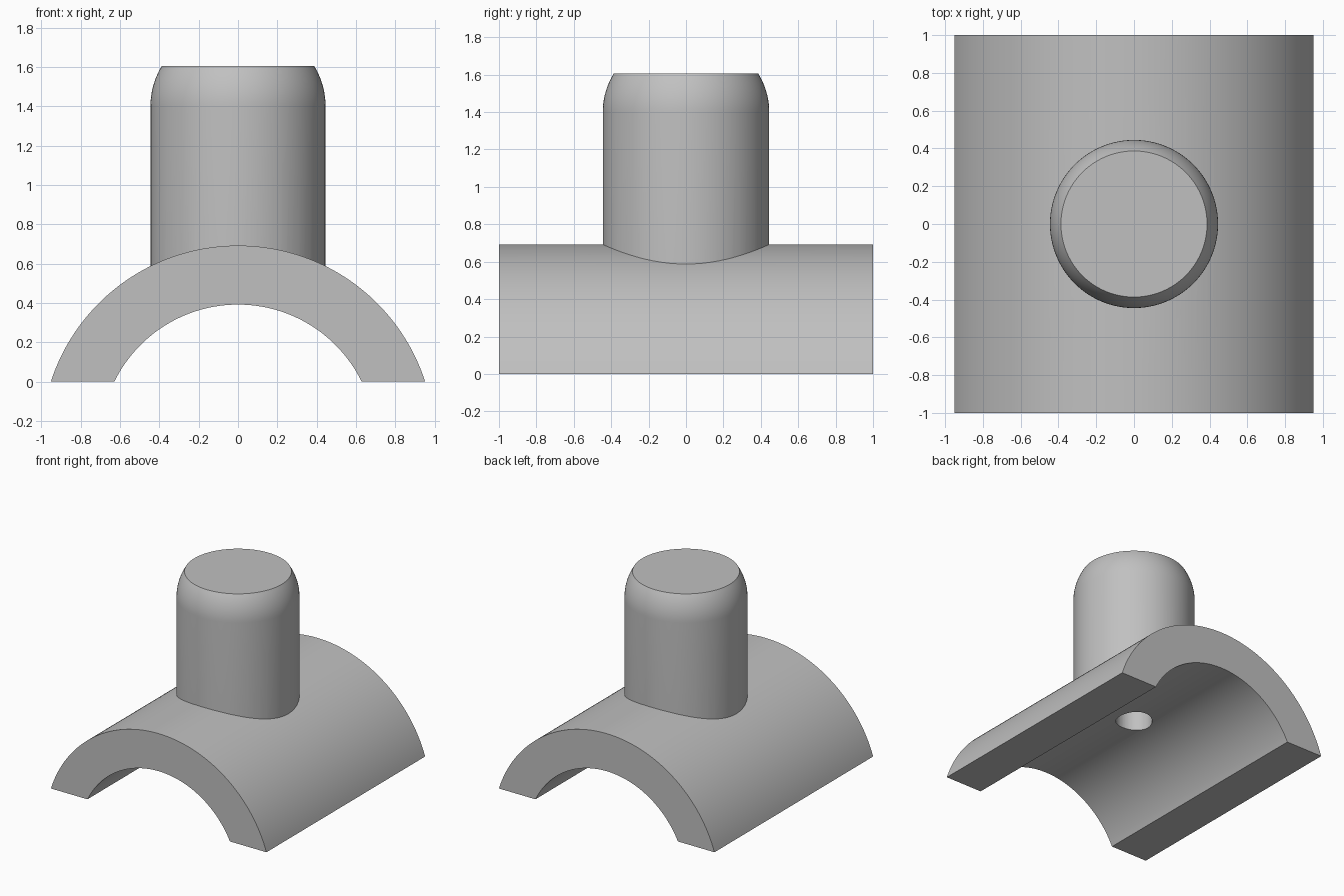
import bpy, bmesh, math

if "Cube" in bpy.data.objects:
    bpy.data.objects.remove(bpy.data.objects["Cube"])

R_OUT, R_IN, AXIS_Z = 1.0, 0.70, -0.308   # saddle arcs share one axis
POST_R, POST_TOP, SHOULDER_Z = 0.445, 1.605, 1.40
SHOULDER_R = 0.39                          # radius of the rounded shoulder
HOLE_R, HOLE_TOP = 0.133, 1.0

grey = bpy.data.materials.new("plain grey")
grey.diffuse_color = (0.53, 0.53, 0.53, 1)
grey.use_nodes = True
grey.node_tree.nodes["Principled BSDF"].inputs["Base Color"].default_value = grey.diffuse_color


def make_object(name, bm):
    bmesh.ops.recalc_face_normals(bm, faces=bm.faces)
    mesh = bpy.data.meshes.new(name)
    bm.to_mesh(mesh)
    bm.free()
    mesh.materials.append(grey)
    obj = bpy.data.objects.new(name, mesh)
    bpy.context.collection.objects.link(obj)
    return obj


def arc(radius, steps):
    """Points on an arc above z = 0, from right to left."""
    a0 = math.asin(-AXIS_Z / radius)
    angles = [a0 + (math.pi - 2 * a0) * i / steps for i in range(steps + 1)]
    return [(radius * math.cos(a), AXIS_Z + radius * math.sin(a)) for a in angles]


def lathe(name, profile, sides=96):
    """Closed solid turned about z from (radius, height) points."""
    bm = bmesh.new()
    rings = [[bm.verts.new((r * math.cos(2 * math.pi * i / sides),
                            r * math.sin(2 * math.pi * i / sides), z))
              for i in range(sides)] for r, z in profile]
    for low, high in zip(rings, rings[1:]):
        for i in range(sides):
            j = (i + 1) % sides
            bm.faces.new((low[i], low[j], high[j], high[i]))
    bm.faces.new(rings[0][::-1])
    bm.faces.new(rings[-1])
    return make_object(name, bm)


def combine(target, tool, operation):
    """Boolean the tool into the target, then remove the tool."""
    mod = target.modifiers.new("join", 'BOOLEAN')
    mod.object, mod.operation, mod.solver = tool, operation, 'EXACT'
    bpy.ops.object.select_all(action='DESELECT')
    bpy.context.view_layer.objects.active = target
    target.select_set(True)
    bpy.ops.object.modifier_apply(modifier=mod.name)
    bpy.data.objects.remove(tool)


# Saddle: arched cross-section extruded along y
bm = bmesh.new()
outline = arc(R_OUT, 80) + arc(R_IN, 64)[::-1]
end = bm.faces.new([bm.verts.new((x, -1, z)) for x, z in outline])
swept = bmesh.ops.extrude_face_region(bm, geom=[end])["geom"]
bmesh.ops.translate(bm, vec=(0, 2, 0),
                    verts=[v for v in swept if isinstance(v, bmesh.types.BMVert)])
body = make_object("saddle_with_post", bm)

# Post: cylinder with a rounded shoulder and a flat top
sweep = math.asin((POST_TOP - SHOULDER_Z) / SHOULDER_R)
shoulder = [(POST_R - SHOULDER_R * (1 - math.cos(sweep * i / 10)),
             SHOULDER_Z + SHOULDER_R * math.sin(sweep * i / 10)) for i in range(11)]
post = lathe("post", [(POST_R, 0.45)] + shoulder)
combine(body, post, 'UNION')

# Blind hole from the underside up into the post
hole = lathe("hole_cutter", [(HOLE_R, 0.1), (HOLE_R, HOLE_TOP)], 64)
combine(body, hole, 'DIFFERENCE')

bpy.ops.object.shade_smooth_by_angle(angle=math.radians(25))
